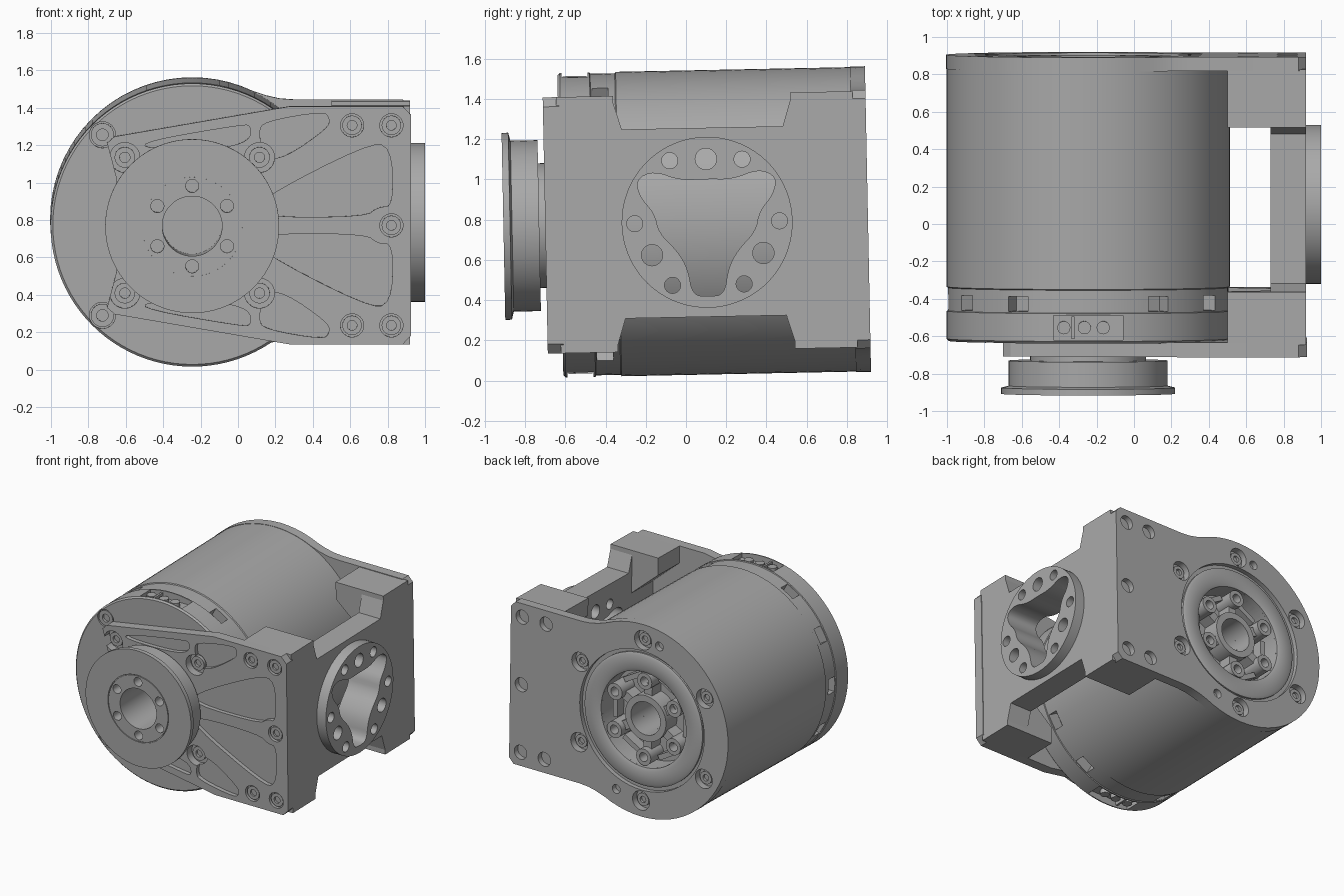
import bpy
import bmesh
from math import sin, cos, pi, radians
from mathutils import Matrix, Vector

default_cube = bpy.data.objects.get("Cube")
if default_cube:
    bpy.data.objects.remove(default_cube, do_unlink=True)

grey = bpy.data.materials.new("machined grey")
grey.use_nodes = True
grey.diffuse_color = (0.4, 0.4, 0.4, 1)
grey.node_tree.nodes["Principled BSDF"].inputs["Base Color"].default_value = grey.diffuse_color

AXIS = -0.245          # x of the motor axis; its height is the local z = 0
RING_Y = 0.105         # y of the side mounting ring
PLACE = Matrix.Translation((0, 0, 0.785)) @ Matrix.Rotation(0.02, 4, "X")


# ---------- helpers ----------
def circle(u, v, r, n=32):
    return [(u + r * cos(2 * pi * i / n), v + r * sin(2 * pi * i / n)) for i in range(n)]


def polar(r, degrees):
    a = radians(degrees)
    return AXIS + r * sin(a), r * cos(a)


def mirror_v(pts):
    return [(u, -v) for u, v in reversed(pts)]


def rounded(pts, rounds=2):
    for _ in range(rounds):
        out = []
        for a, b in zip(pts, pts[1:] + pts[:1]):
            a, b = Vector(a), Vector(b)
            out += [tuple(a.lerp(b, 0.25)), tuple(a.lerp(b, 0.75))]
        pts = out
    return pts


def radial_box(angle, half_width, inner, outer):
    """Quad across the motor rim at an angle from the top."""
    a = radians(angle)
    return [(AXIS + t * cos(a) + r * sin(a), r * cos(a) - t * sin(a))
            for t, r in ((-half_width, inner), (half_width, inner),
                         (half_width, outer), (-half_width, outer))]


def add_prism(bm, pts, start, end, axis="y"):
    def point(u, v, w):
        return (u, w, v) if axis == "y" else (w, u, v)
    low = [bm.verts.new(point(u, v, start)) for u, v in pts]
    high = [bm.verts.new(point(u, v, end)) for u, v in pts]
    faces = [bm.faces.new(low), bm.faces.new(high[::-1])]
    for i in range(len(pts)):
        j = (i + 1) % len(pts)
        faces.append(bm.faces.new((low[j], low[i], high[i], high[j])))
    bmesh.ops.recalc_face_normals(bm, faces=faces)


def to_object(bm, name):
    mesh = bpy.data.meshes.new(name)
    bm.to_mesh(mesh)
    bm.free()
    obj = bpy.data.objects.new(name, mesh)
    bpy.context.collection.objects.link(obj)
    return obj


def finish(obj, cuts=(), axis="y"):
    """Cut the prisms out of the part, set it in place and shade it."""
    if cuts:
        bm = bmesh.new()
        for pts, start, end in cuts:
            add_prism(bm, pts, start, end, axis)
        cutter = to_object(bm, "cutter")
        cutter.hide_render = True
        mod = obj.modifiers.new("cut", "BOOLEAN")
        mod.operation, mod.solver, mod.object = "DIFFERENCE", "EXACT", cutter
        mod.use_self = True
        deps = bpy.context.evaluated_depsgraph_get()
        mesh = bpy.data.meshes.new_from_object(obj.evaluated_get(deps))
        obj.modifiers.clear()
        obj.data = mesh
        bpy.data.objects.remove(cutter, do_unlink=True)
    obj.data.materials.clear()
    obj.data.materials.append(grey)
    obj.data.transform(PLACE)
    bpy.ops.object.select_all(action="DESELECT")
    obj.select_set(True)
    bpy.context.view_layer.objects.active = obj
    bpy.ops.object.shade_smooth_by_angle(angle=radians(30))
    return obj


def prism(name, pts, start, end, cuts=(), axis="y"):
    bm = bmesh.new()
    add_prism(bm, pts, start, end, axis)
    return finish(to_object(bm, name), cuts, axis)


def lathe(name, profile, x=AXIS, z=0, steps=96, cuts=()):
    """Spin (radius, y) points round an axis along y."""
    bm = bmesh.new()
    verts = [bm.verts.new((r, y, 0)) for r, y in profile]
    edges = [bm.edges.new(pair) for pair in zip(verts, verts[1:])]
    bmesh.ops.spin(bm, geom=verts + edges, cent=(0, 0, 0), axis=(0, 1, 0),
                   angle=2 * pi, steps=steps)
    bmesh.ops.remove_doubles(bm, verts=bm.verts, dist=1e-5)
    bmesh.ops.recalc_face_normals(bm, faces=bm.faces)
    bmesh.ops.translate(bm, verts=bm.verts, vec=(x, 0, z))
    return finish(to_object(bm, name), cuts)


def bolt(name, x, z, r, y, facing):
    """Bolt head with a socket; facing is -1 for front, 1 for back."""
    lathe(name, [(0, y - facing * 0.02), (r / 2, y - facing * 0.02), (r / 2, y),
                 (r, y), (r, y - facing * 0.05), (0, y - facing * 0.05)], x, z, 24)


# ---------- motor body ----------
rim_angles = [a for a in range(0, 360, 30) if a % 180]
body_cuts = [(radial_box(a, 0.06, 0.66, 0.85), -0.455, -0.375) for a in rim_angles]
body_cuts += [(radial_box(a, 0.185, 0.7, 0.85), -0.605, -0.475) for a in (0, 180)]
body_cuts += [(circle(AXIS, 0, 0.19), -1, -0.3), (circle(AXIS, 0, 0.375, 64), 0.72, 1),
              (circle(AXIS, 0, 0.13), 0.4, 0.8)]
cap_screws = [(-0.725, s * 0.483) for s in (-1, 1)]
body_cuts += [(circle(x, z, 0.07), -0.7, -0.6) for x, z in cap_screws]
lathe("motor_body", [(0, -0.625), (0.745, -0.625), (0.757, -0.613), (0.757, -0.465),
                     (0.75, -0.462), (0.75, -0.34), (0.757, -0.335), (0.757, 0.84), (0, 0.84)],
      cuts=body_cuts)
for x, z in cap_screws:
    bolt("cap_screw", x, z, 0.062, -0.622, -1)

# Connectors at the top and bottom of the rim
for side in (0, 180):
    prism("connector_divider", radial_box(side, 0.008, 0.69, 0.74), -0.6, -0.48).data.transform(
        Matrix.Translation((-0.08, 0, 0)))
    for offset in (-0.13, -0.02, 0.08):
        bm = bmesh.new()
        bmesh.ops.create_cone(bm, cap_ends=True, segments=20, radius1=0.035, radius2=0.035, depth=0.05,
                              matrix=Matrix.Translation((AXIS + offset, -0.54, 0.71 * cos(radians(side)))))
        finish(to_object(bm, "connector_pin"))

# ---------- output disc ----------
lathe("output_disc", [(0, -0.35), (0.16, -0.35), (0.16, -0.908), (0.262, -0.908), (0.262, -0.9),
                      (0.268, -0.9), (0.268, -0.908), (0.465, -0.908), (0.465, -0.875),
                      (0.425, -0.865), (0.425, -0.73), (0.31, -0.73), (0.31, -0.69),
                      (0.18, -0.69), (0.18, -0.33), (0, -0.33)],
      cuts=[(circle(*polar(0.215, a), 0.035, 24), -1, -0.82) for a in range(0, 360, 60)])

# ---------- front plate ----------
upper = [(0.925, 0.59), (0.88, 0.637), (0.28, 0.637), (-0.66, 0.475), (-0.7, 0.44), (-0.65, 0.25)]
corner_holes = [(0.82, 0), (0.82, 0.535), (0.82, -0.535), (0.61, 0.535), (0.61, -0.535)]
frame_holes = [(AXIS + i * 0.36, j * 0.363) for i in (-1, 1) for j in (-1, 1)]
pockets = [
    [(0.11, 0.5), (0.14, 0.555), (0.46, 0.61), (0.49, 0.57), (0.48, 0.52), (0.25, 0.36), (0.14, 0.36)],
    [(0.1, 0.13), (0.68, 0.43), (0.82, 0.43), (0.83, 0.1), (0.75, 0.1), (0.68, 0.045), (0.1, 0.045)],
    [(-0.5, 0.41), (-0.49, 0.45), (0.03, 0.54), (0.07, 0.53), (0.06, 0.45), (-0.1, 0.41)],
]
plate_cuts = [(shape, -0.8, -0.668) for p in pockets
              for shape in (rounded(p), mirror_v(rounded(p)))]
plate_cuts += [(circle(x, z, 0.062), -0.8, -0.675) for x, z in corner_holes]
plate_cuts += [(circle(x, z, 0.08), -0.8, -0.64) for x, z in frame_holes]
plate_cuts += [(circle(AXIS, 0, 0.2), -0.8, -0.5)]
prism("front_plate", upper + mirror_v(upper), -0.7, -0.62, plate_cuts)
for x, z in frame_holes:
    bolt("frame_bolt", x, z, 0.055, -0.665, -1)
for x, z in corner_holes:
    bolt("front_corner_bolt", x, z, 0.052, -0.69, -1)

# ---------- back plate ----------
arc = [polar(0.76, -a) for a in range(-25, 206, 5)]
neck = [(0.3, 0.642), (0.22, 0.648), (0.15, 0.664)]
corner = [(0.92, 0.6), (0.88, 0.642)]
outline = corner + neck + arc + mirror_v(corner + neck)
rear_bolts = [polar(0.635, a) for a in range(0, 360, 60)]
rear_cuts = [(circle(AXIS, 0, 0.375, 64), 0.7, 1), (circle(AXIS, 0, 0.55, 64), 0.87, 1)]
rear_cuts += [(circle(x, z, 0.075), 0.85, 1) for x, z in rear_bolts]
rear_cuts += [(circle(x, z, 0.055), 0.86, 1) for x, z in corner_holes]
rear_cuts += [(circle(*polar(0.64, a), 0.035, 20), 0.86, 1) for a in (-13, 160)]
prism("back_plate", outline, 0.83, 0.905, rear_cuts)
for x, z in rear_bolts:
    bolt("rear_bolt", x, z, 0.05, 0.88, 1)

# Rear ring and spoked rotor in the cavity
lathe("rear_ring", [(0.375, 0.8), (0.375, 0.885), (0.4, 0.895), (0.5, 0.895), (0.52, 0.885),
                    (0.52, 0.85), (0.375, 0.8)])
lathe("rotor_hub", [(0.13, 0.7), (0.13, 0.86), (0.18, 0.86), (0.18, 0.7), (0.13, 0.7)], steps=48)
for a in range(0, 360, 60):
    x, z = polar(0.3, a)
    lathe("rotor_boss", [(0, 0.78), (0.035, 0.78), (0.035, 0.88), (0.065, 0.88), (0.065, 0.7), (0, 0.7)],
          x, z, 24)
    prism("rotor_spoke", radial_box(a, 0.035, 0.16, 0.27), 0.7, 0.83)
    prism("rotor_rib", radial_box(a + 30, 0.09, 0.29, 0.33), 0.7, 0.8)

# ---------- side bracket ----------
arm = [(0.92, 0.637), (0.5, 0.637), (0.5, 0.5), (0.73, 0.3)]
prism("front_arm", arm + mirror_v(arm), -0.635, -0.35)
prism("back_arm", arm + mirror_v(arm), 0.53, 0.84)

half_opening = [(0, 0.215), (0.13, 0.21), (0.26, 0.26), (0.35, 0.22), (0.33, 0.13), (0.26, 0.05),
                (0.24, -0.05), (0.15, -0.14), (0.1, -0.23), (0.08, -0.36), (0, -0.37)]
opening = [(RING_Y + u, v) for u, v in half_opening]
opening += [(RING_Y - u, v) for u, v in half_opening[-2:0:-1]]
ring_cuts = [(rounded(opening), 0.6, 1.1), (circle(RING_Y, 0.315, 0.053), 0.6, 1.1)]
for s in (-1, 1):
    for u, v, r in ((0.18, 0.31, 0.04), (0.36, 0, 0.04), (0.277, -0.158, 0.053), (0.178, -0.31, 0.04)):
        ring_cuts.append((circle(RING_Y + s * u, v, r, 24), 0.6, 1.1))
web = [(-0.4, 0.637), (-0.35, 0.6), (-0.31, 0.47), (0.49, 0.47), (0.53, 0.6), (0.57, 0.637)]
prism("bracket_web", web + mirror_v(web), 0.73, 0.92, ring_cuts, "x")
prism("mounting_ring", circle(RING_Y, 0, 0.425, 72), 0.9, 1.0, ring_cuts, "x")
